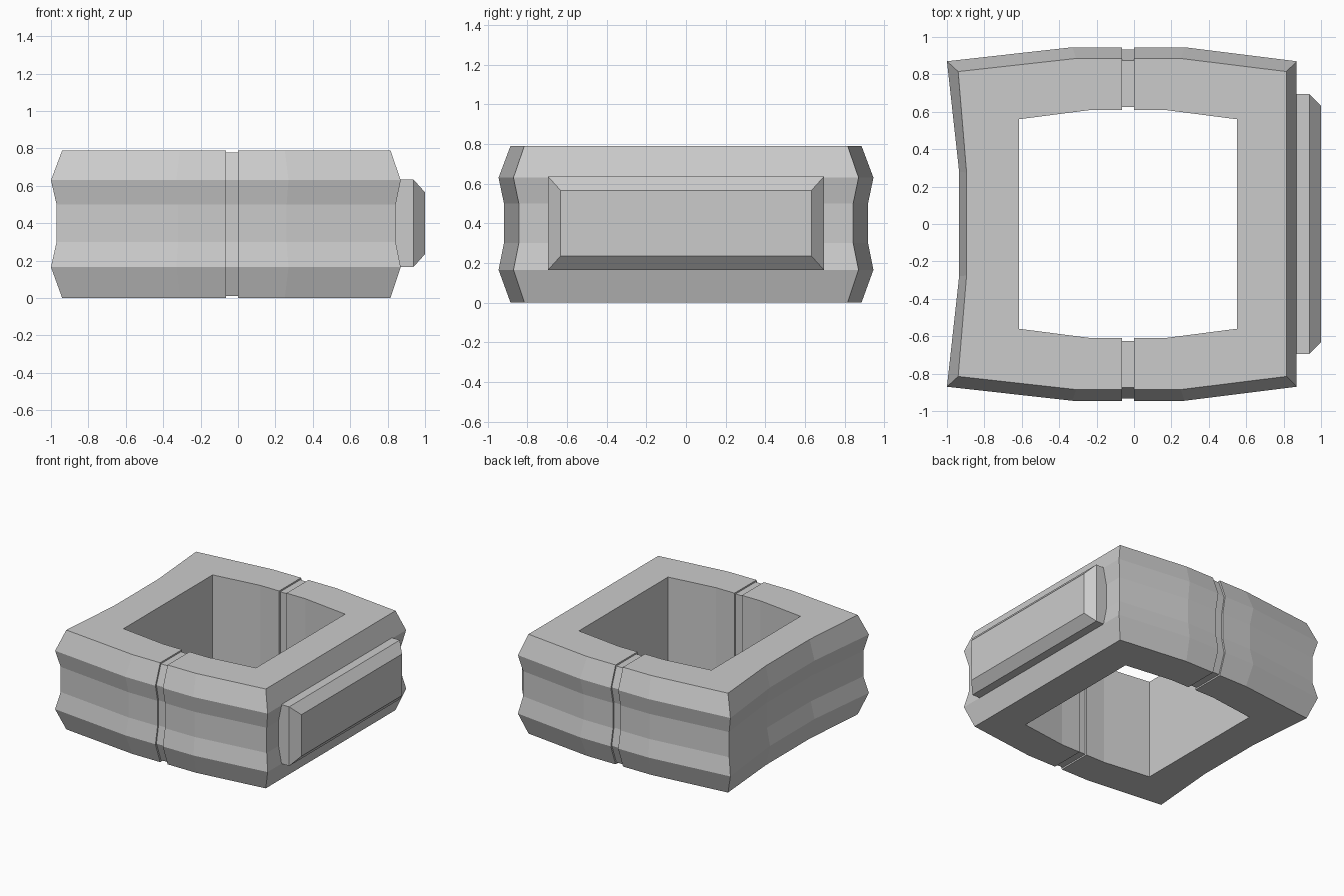
import bpy, bmesh

if "Cube" in bpy.data.objects:
    bpy.data.objects.remove(bpy.data.objects["Cube"])


def make_object(name, bm):
    bmesh.ops.recalc_face_normals(bm, faces=bm.faces)
    mesh = bpy.data.meshes.new(name)
    bm.to_mesh(mesh)
    bm.free()
    obj = bpy.data.objects.new(name, mesh)
    bpy.context.collection.objects.link(obj)
    return obj


def bridge(bm, a, b):
    for i in range(len(a)):
        j = (i + 1) % len(a)
        bm.faces.new((a[i], a[j], b[j], b[i]))


def section(inner, rim, outer, waist, inset=0.0):
    """Closed cross-section of the ring wall at one station."""
    h = 0.79
    return [(*inner, inset), (*inner, h - inset), (*rim, h - inset),
            (*outer, 0.63), (*waist, 0.50), (*waist, 0.30),
            (*outer, 0.165), (*rim, inset)]


# Stations along the front half (y < 0), left to right, with a shallow groove
stations = [
    section((-0.615, -0.27), (-0.895, -0.275), (-0.935, -0.28), (-0.905, -0.275)),
    section((-0.615, -0.56), (-0.94, -0.815), (-1.0, -0.87), (-0.97, -0.843)),
    section((-0.23, -0.61), (-0.31, -0.885), (-0.33, -0.945), (-0.32, -0.918)),
    section((-0.065, -0.61), (-0.065, -0.885), (-0.065, -0.945), (-0.065, -0.918)),
    section((-0.065, -0.625), (-0.065, -0.875), (-0.065, -0.932), (-0.065, -0.905), 0.012),
    section((0, -0.625), (0, -0.875), (0, -0.932), (0, -0.905), 0.012),
    section((0, -0.61), (0, -0.885), (0, -0.945), (0, -0.918)),
    section((0.165, -0.61), (0.25, -0.885), (0.27, -0.945), (0.26, -0.918)),
    section((0.55, -0.56), (0.815, -0.815), (0.87, -0.87), (0.843, -0.843)),
]
# Mirror to the back half and close the loop
stations += [[(x, -y, z) for x, y, z in s] for s in reversed(stations)]

bm = bmesh.new()
loops = [[bm.verts.new(p) for p in s] for s in stations]
for k in range(len(loops)):
    bridge(bm, loops[k], loops[(k + 1) % len(loops)])
make_object("ring_body", bm)

# Bevelled plate on the right side
bm = bmesh.new()
rects = []
for x, hy, z0, z1 in ((0.835, 0.695, 0.165, 0.635),
                      (0.937, 0.695, 0.165, 0.635),
                      (1.0, 0.632, 0.235, 0.565)):
    rects.append([bm.verts.new(p) for p in
                  ((x, -hy, z0), (x, hy, z0), (x, hy, z1), (x, -hy, z1))])
bridge(bm, rects[0], rects[1])
bridge(bm, rects[1], rects[2])
bm.faces.new(rects[0])
bm.faces.new(rects[2])
make_object("side_plate", bm)
